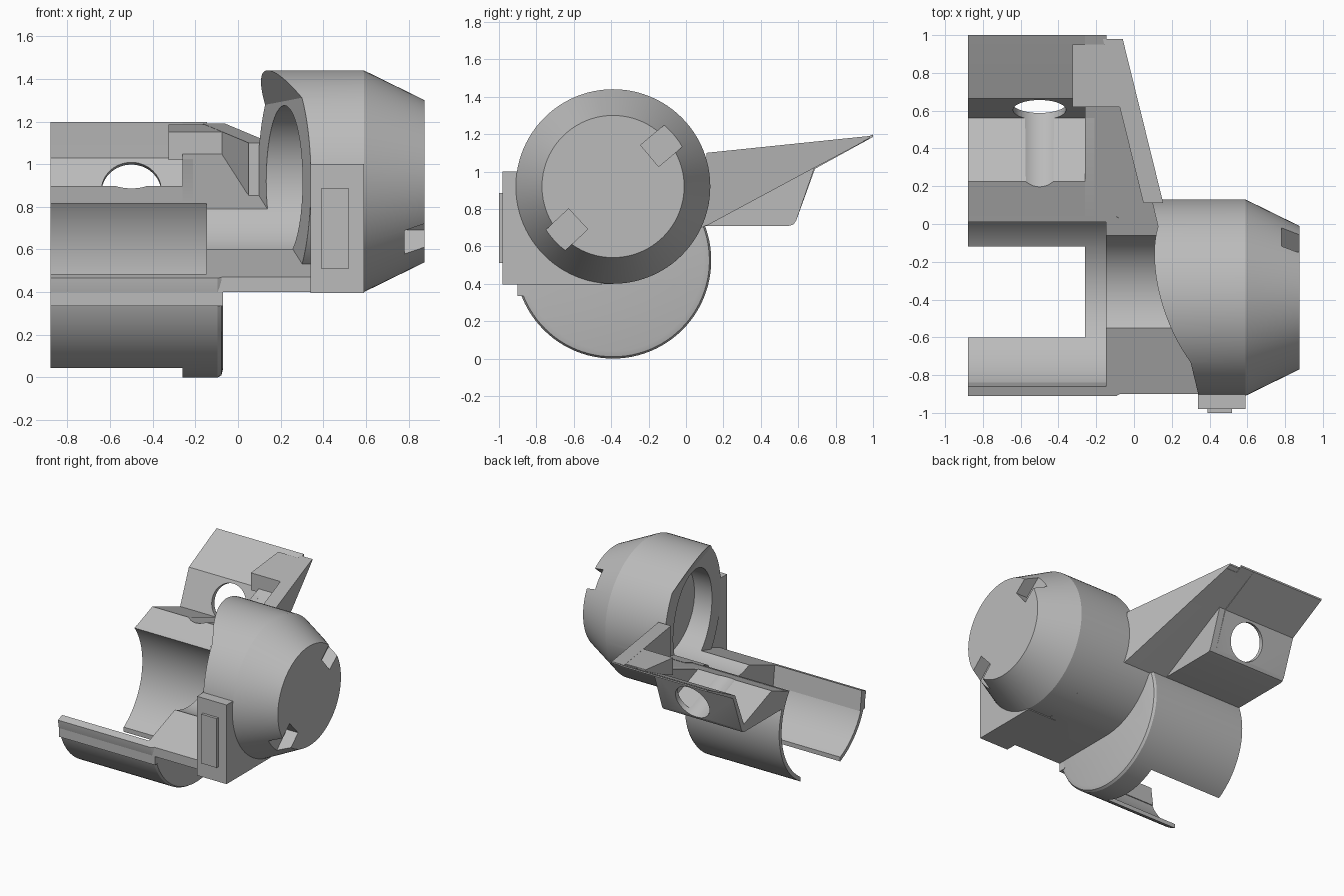
import bpy, bmesh, math
from mathutils import Vector, Matrix

if "Cube" in bpy.data.objects:
    bpy.data.objects.remove(bpy.data.objects["Cube"], do_unlink=True)

grey = bpy.data.materials.new("plain_grey")
grey.use_nodes = True
grey.diffuse_color = (0.5, 0.5, 0.5, 1)
grey.node_tree.nodes["Principled BSDF"].inputs["Base Color"].default_value = (0.5, 0.5, 0.5, 1)

AXIS_Y = -0.39
CAP_Z, TUBE_Z = 0.92, 0.525


def deck(y):
    """Height of the sloping deck that trims tube and body."""
    return 0.47 + 0.38 * (y + 0.9)


def finish(bm, name):
    bmesh.ops.recalc_face_normals(bm, faces=bm.faces)
    mesh = bpy.data.meshes.new(name)
    bm.to_mesh(mesh)
    bm.free()
    mesh.materials.append(grey)
    ob = bpy.data.objects.new(name, mesh)
    bpy.context.collection.objects.link(ob)
    return ob


def prism(name, x0, x1, profile):
    """Extrude a (y, z) outline along x."""
    bm = bmesh.new()
    face = bm.faces.new([bm.verts.new((x0, y, z)) for y, z in profile])
    new = bmesh.ops.extrude_face_region(bm, geom=[face])["geom"]
    bmesh.ops.translate(bm, vec=(x1 - x0, 0, 0),
                        verts=[v for v in new if isinstance(v, bmesh.types.BMVert)])
    return finish(bm, name)


def box(name, x0, x1, y0, y1, z0, z1):
    return prism(name, x0, x1, [(y0, z0), (y1, z0), (y1, z1), (y0, z1)])


def lathe(name, zc, profile, n=96):
    """Closed solid of revolution about an x axis, from (x, radius) pairs."""
    bm = bmesh.new()
    rings = [[bm.verts.new((x, AXIS_Y + r * math.cos(math.tau * i / n),
                            zc + r * math.sin(math.tau * i / n))) for i in range(n)]
             for x, r in profile]
    for a, b in zip(rings, rings[1:]):
        for i in range(n):
            bm.faces.new((a[i], a[(i + 1) % n], b[(i + 1) % n], b[i]))
    bm.faces.new(rings[0])
    bm.faces.new(rings[-1])
    return finish(bm, name)


def rod(name, centre, direction, radius, length):
    bm = bmesh.new()
    bmesh.ops.create_cone(bm, cap_ends=True, segments=64, radius1=radius, radius2=radius, depth=length)
    bm.transform(Matrix.Translation(centre) @ Vector(direction).to_track_quat('Z', 'Y').to_matrix().to_4x4())
    return finish(bm, name)


def trim(ob, point, normal):
    """Remove everything on the normal side of a plane and close the cut."""
    bm = bmesh.new()
    bm.from_mesh(ob.data)
    cut = bmesh.ops.bisect_plane(bm, geom=bm.verts[:] + bm.edges[:] + bm.faces[:],
                                 plane_co=point, plane_no=normal, clear_outer=True)
    edges = [e for e in cut["geom_cut"] if isinstance(e, bmesh.types.BMEdge)]
    bmesh.ops.contextual_create(bm, geom=edges)
    bmesh.ops.recalc_face_normals(bm, faces=bm.faces)
    bm.to_mesh(ob.data)
    bm.free()
    return ob


def combine(ob, other, operation='DIFFERENCE', keep=False):
    mod = ob.modifiers.new(operation.lower(), 'BOOLEAN')
    mod.operation, mod.solver, mod.object = operation, 'EXACT', other
    bpy.context.view_layer.objects.active = ob
    bpy.ops.object.modifier_apply(modifier=mod.name)
    if not keep:
        bpy.data.objects.remove(other, do_unlink=True)


# Shared cutters
above_deck = prism("deck_cutter", -1, 1, [(-1.3, deck(-1.3)), (0.7, deck(0.7)), (0.7, 2), (-1.3, 2)])
bore = lathe("bore_cutter", CAP_Z, [(-0.2, 0.355), (0.45, 0.355)])

# Open half tube with a solid end flange
tube = lathe("tube_shell", TUBE_Z, [(-0.88, 0.525), (-0.095, 0.525), (-0.078, 0.515), (-0.07, 0.485)])
combine(tube, lathe("tube_bore", TUBE_Z, [(-1, 0.495), (-0.147, 0.495)]))
combine(tube, box("tube_window", -1, -0.26, -0.6, -0.12, -0.1, 0.45))
combine(tube, above_deck, keep=True)
combine(tube, bore, keep=True)
prism("front_rail", -0.88, -0.07, [(-0.9, 0.335), (-0.9, 0.47), (-0.86, deck(-0.86)), (-0.84, 0.335)])

# Cap with slanted mouth and overhanging brow
cap = lathe("cap", CAP_Z, [(-0.2, 0.52), (0.59, 0.52), (0.875, 0.38)])
mouth = box("mouth_cutter", -1, 1, -2, 2, -1, 3)
trim(mouth, (0.34, -0.9, 0), (1, 0.24, 0))
trim(mouth, (0.3, -0.73, 1.31), (1, 0.265, 0.54))
combine(cap, mouth)

# Lower body under the cap, and the front block
arc = [(AXIS_Y + 0.52 * math.cos(math.radians(a)), CAP_Z + 0.52 * math.sin(math.radians(a)))
       for a in range(-90, -9, 4)]
body = prism("body", -0.08, 0.4, arc + [(0.125, deck(0.125)), (-0.9, 0.47), (-0.9, 0.4)])
combine(cap, body, 'UNION')
combine(cap, box("front_block", 0.34, 0.59, -0.98, -0.45, 0.397, 1.0), 'UNION')
combine(cap, bore, keep=True)
combine(cap, rod("mouth_recess", (0.217, AXIS_Y, CAP_Z), (1, 0.24, 0), 0.385, 0.12))

# Two key notches in the end face of the cap
for angle in (40, 223):
    notch = box("notch_cutter", 0.78, 1, 0.255, 0.6, -0.075, 0.075)
    notch.data.transform(Matrix.Translation((0, AXIS_Y, CAP_Z)) @ Matrix.Rotation(math.radians(angle), 4, 'X'))
    combine(cap, notch)
box("front_plate", 0.39, 0.52, -1.0, -0.97, 0.51, 0.885)

# Folded rear bracket with a cross hole that grooves its floor
bracket = prism("rear_bracket", -0.88, -0.26, [
    (0.015, 0.815), (0.225, deck(0.225)), (0.56, 0.77), (0.665, 1.03), (0.93, 1.165), (1.0, 1.198),
    (1.0, 1.185), (0.69, 1.015), (0.59, 0.74), (0.575, 0.717), (0.55, 0.71), (0.085, 0.71)])
combine(bracket, rod("cross_hole", (-0.5, 0.42, 0.95), (0, 0.932, -0.361), 0.14, 0.75))
prism("bracket_end_wall", -0.26, -0.21, [
    (0.015, 0.815), (0.56, deck(0.56)), (0.69, 1.03), (0.59, 0.74), (0.575, 0.717), (0.55, 0.71), (0.085, 0.71)])
prism("bracket_edge", -0.26, -0.145, [(0.6, 0.98), (0.62, deck(0.62)), (1.0, 1.198), (1.0, 1.185)])

# Sloping gusset floor, its slanted side wall and the screw boss
SIDE, SIDE_DIR = Vector((0.155, 0.11, 0)), (1, 0.247, 0)
floor = prism("gusset_floor", -0.26, 0.2, [
    (0.015, 0.815), (0.62, deck(0.62)), (0.93, 1.165), (0.95, 1.16), (0.085, 0.7)])
trim(floor, SIDE, SIDE_DIR)
wall = prism("gusset_wall", -0.3, 0.3, [(0.11, 0.71), (0.11, 1.1), (0.98, 1.19), (0.98, 1.178)])
trim(wall, SIDE, SIDE_DIR)
trim(wall, SIDE - Vector((0.105, 0, 0)), (-1, -0.247, 0))
boss = prism("screw_boss", -0.325, -0.06, [(0.62, 1.02), (0.62, 1.152), (0.95, 1.186), (0.95, 1.16)])
trim(boss, SIDE, SIDE_DIR)
combine(boss, rod("screw_recess", (-0.215, 0.74, 1.255), (0, 0.1, -1), 0.1, 0.2))

for cutter in (above_deck, bore):
    bpy.data.objects.remove(cutter, do_unlink=True)

# Smooth the round surfaces, keep the machined edges sharp
bpy.ops.object.select_all(action='DESELECT')
for ob in bpy.context.scene.objects:
    if ob.type == 'MESH':
        ob.select_set(True)
        bpy.context.view_layer.objects.active = ob
bpy.ops.object.shade_smooth_by_angle(angle=math.radians(25))
